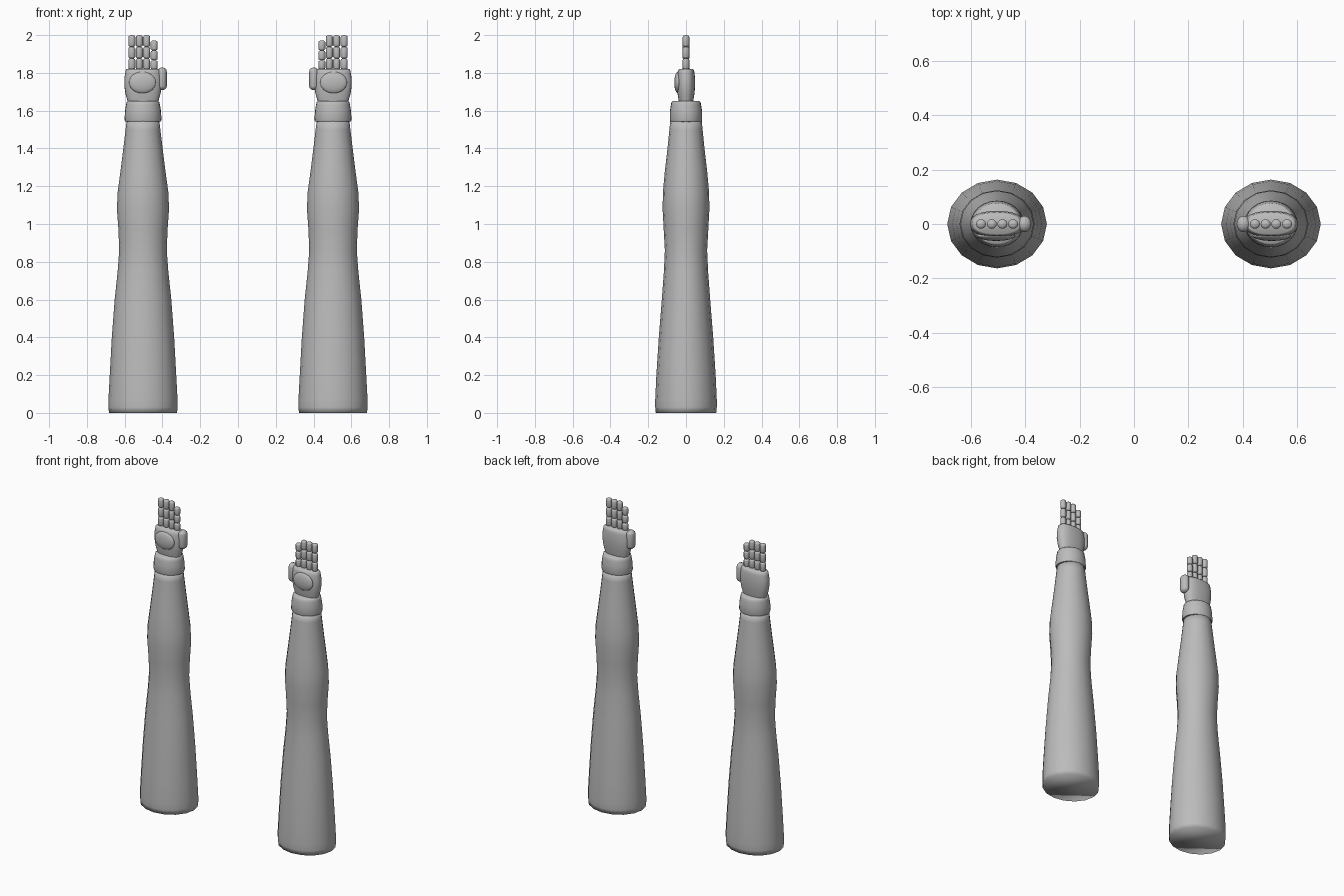
import bpy, bmesh, math

if "Cube" in bpy.data.objects:
    bpy.data.objects.remove(bpy.data.objects["Cube"])

skin = bpy.data.materials.new("light_grey")
skin.diffuse_color = (0.5, 0.5, 0.5, 1)
skin.use_nodes = True
skin.node_tree.nodes["Principled BSDF"].inputs["Base Color"].default_value = skin.diffuse_color
ARM_X = 0.503


def loft(name, x, rings, sides=16, y=0, angle=180, power=1.0):
    """Capped stack of elliptical rings given as (z, x radius, y radius)."""
    bm = bmesh.new()
    loops = []
    for z, rx, ry in rings:
        loop = []
        for i in range(sides):
            a = 2 * math.pi * i / sides
            c, s = math.cos(a), math.sin(a)
            c = math.copysign(abs(c) ** power, c)
            s = math.copysign(abs(s) ** power, s)
            loop.append(bm.verts.new((rx * c, ry * s, z)))
        loops.append(loop)
    for lo, hi in zip(loops, loops[1:]):
        for i in range(sides):
            j = (i + 1) % sides
            bm.faces.new((lo[i], lo[j], hi[j], hi[i]))
    bm.faces.new(loops[0][::-1])
    bm.faces.new(loops[-1])
    mesh = bpy.data.meshes.new(name)
    bm.to_mesh(mesh)
    bm.free()
    obj = bpy.data.objects.new(name, mesh)
    bpy.context.collection.objects.link(obj)
    obj.location = (x, y, 0)
    mesh.materials.append(skin)
    bpy.ops.object.select_all(action='DESELECT')
    obj.select_set(True)
    bpy.context.view_layer.objects.active = obj
    bpy.ops.object.shade_smooth_by_angle(angle=math.radians(angle))
    return obj


def capsule(name, x, z0, z1, rx, ry, cap, sides=12, y=0):
    """Upright rounded pill."""
    steps = [math.radians(a) for a in (8, 35, 65, 90)]
    low = [(z0 + cap * (1 - math.cos(a)), rx * math.sin(a), ry * math.sin(a)) for a in steps]
    high = [(z1 - cap * (1 - math.cos(a)), rx * math.sin(a), ry * math.sin(a)) for a in steps[::-1]]
    return loft(name, x, low + high, sides, y)


ARM = [(0, .180, .160), (.03, .183, .163), (.07, .183, .163), (.2, .176, .157),
       (.4, .165, .144), (.6, .150, .128), (.75, .134, .117), (.86, .126, .112),
       (.97, .130, .118), (1.08, .138, .124), (1.17, .134, .122), (1.28, .119, .112),
       (1.4, .104, .098), (1.5, .092, .088), (1.55, .086, .083)]
CUFF = [(1.541, .085, .076), (1.543, .095, .083), (1.552, .098, .086), (1.60, .095, .085),
        (1.63, .090, .080), (1.645, .087, .077), (1.65, .082, .072)]
HAND = [(1.635, .078, .036), (1.66, .084, .040), (1.69, .093, .045), (1.73, .099, .048),
        (1.77, .099, .048), (1.80, .094, .045), (1.815, .091, .042), (1.821, .084, .036)]

for side, s in (("left", -1), ("right", 1)):
    cx = s * ARM_X
    loft(side + "_arm", cx, ARM)
    loft(side + "_wrist_cuff", cx, CUFF, 24, angle=50)
    loft(side + "_hand", cx, HAND, 24, angle=50, power=.85)

    # Oval pad on the palm
    bpy.ops.mesh.primitive_uv_sphere_add(segments=24, ring_count=12,
                                         location=(s * (ARM_X + .003), -.043, 1.749))
    pad = bpy.context.object
    pad.name = side + "_palm_pad"
    pad.scale = (.071, .019, .057)
    pad.data.materials.append(skin)
    bpy.ops.object.shade_smooth()

    # Thumb on the inner side
    capsule(side + "_thumb", s * (ARM_X - .101), 1.708, 1.829, .025, .030, .022, 16)

    # Four fingers of three segments, the innermost one shorter
    for f, (off, tip) in enumerate(((.059, 2.0), (.0195, 2.0), (-.0195, 2.0), (-.059, 1.972))):
        step = (tip - 1.816) / 3
        for k in range(3):
            z0 = 1.816 + k * step
            capsule(f"{side}_finger_{f + 1}_segment_{k + 1}", s * (ARM_X + off),
                    z0 - .002 * (k > 0), z0 + step, .0185, .0175, .010)
